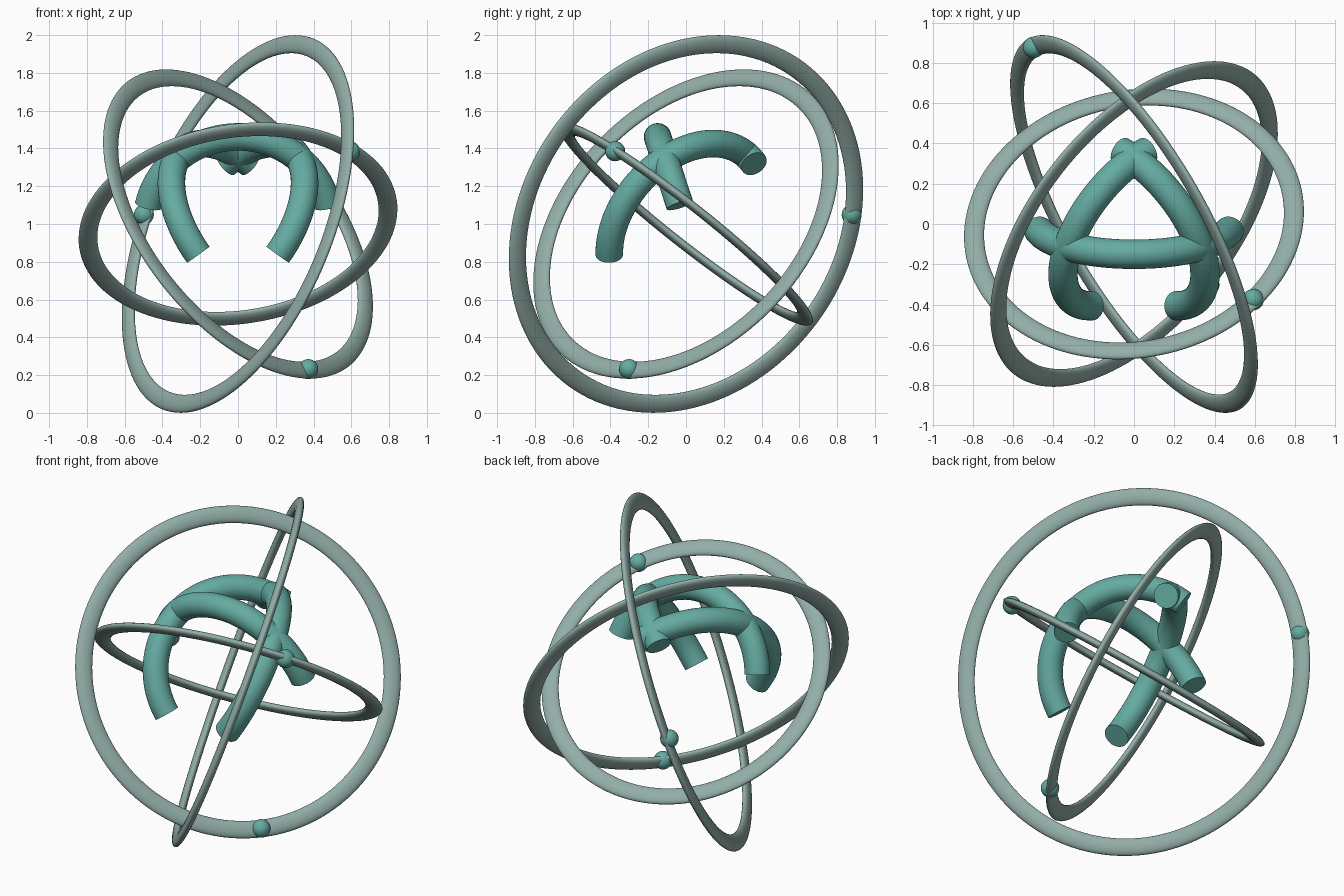
import bpy, bmesh, math
from mathutils import Vector

if "Cube" in bpy.data.objects:
    bpy.data.objects.remove(bpy.data.objects["Cube"])

CENTRE = Vector((0, 0, 1))


def material(name, rgb):
    m = bpy.data.materials.new(name)
    m.diffuse_color = (*rgb, 1)
    m.use_nodes = True
    m.node_tree.nodes["Principled BSDF"].inputs["Base Color"].default_value = m.diffuse_color
    return m


TEAL = material("teal", (0.13, 0.41, 0.36))
GREY = material("grey_teal", (0.29, 0.42, 0.39))


def finish(name, bm, mat):
    bmesh.ops.recalc_face_normals(bm, faces=bm.faces[:])
    me = bpy.data.meshes.new(name)
    bm.to_mesh(me)
    bm.free()
    me.materials.append(mat)
    ob = bpy.data.objects.new(name, me)
    bpy.context.collection.objects.link(ob)
    bpy.context.view_layer.objects.active = ob
    ob.select_set(True)
    bpy.ops.object.shade_smooth_by_angle(angle=math.radians(40))
    ob.select_set(False)


def sweep(name, normal, middle, radius, wide, thick, half, mat, steps, sides=24):
    """Elliptical section swept along a circle around CENTRE; half=180 closes it."""
    n = Vector(normal).normalized()
    v = Vector(middle)
    v = (v - n * v.dot(n)).normalized()
    u = n.cross(v)
    closed = half >= 180
    bm = bmesh.new()
    loops = []
    for i in range(steps if closed else steps + 1):
        t = math.radians(half) * (2 * i / steps - 1)
        out = v * math.cos(t) + u * math.sin(t)
        loop = []
        for k in range(sides):
            a = math.tau * k / sides
            loop.append(bm.verts.new(CENTRE + out * (radius + wide * math.cos(a))
                                     + n * thick * math.sin(a)))
        loops.append(loop)
    for i in range(steps):
        p, q = loops[i], loops[(i + 1) % len(loops)]
        for k in range(sides):
            j = (k + 1) % sides
            bm.faces.new((p[k], p[j], q[j], q[k]))
    if not closed:
        bm.faces.new(loops[0])
        bm.faces.new(loops[-1])
    finish(name, bm, mat)


# Three flattened orbit rings, each with a bead: normal, radius, bead direction
rings = {
    "inner": ((-0.12, 0.614, 0.777), 0.80, (0.60, -0.38, 0.39)),
    "middle": ((0.667, -0.535, 0.518), 0.905, (0.37, -0.30, -0.765)),
    "outer": ((0.818, 0.468, -0.334), 1.01, (-0.50, 0.88, 0.05)),
}
for key, (normal, radius, bead) in rings.items():
    sweep(key + "_ring", normal, bead, radius, 0.05, 0.023, 180, GREY, 128)
    bm = bmesh.new()
    bmesh.ops.create_uvsphere(bm, u_segments=24, v_segments=14, radius=0.053)
    bmesh.ops.translate(bm, verts=bm.verts[:],
                        vec=CENTRE + Vector(bead).normalized() * radius)
    finish(key + "_bead", bm, TEAL)

# Three crossing thick arcs on the core sphere
sweep("front_arc", (0, 0.95, 0.31), (0, -0.31, 0.95), 0.485, 0.073, 0.073, 77.5, TEAL, 48, 32)
for side, s in (("right", 1), ("left", -1)):
    sweep(side + "_arc", (s * 0.688, 0.548, -0.48), (s * 0.667, -0.21, 0.716),
          0.485, 0.073, 0.073, 77, TEAL, 48, 32)
